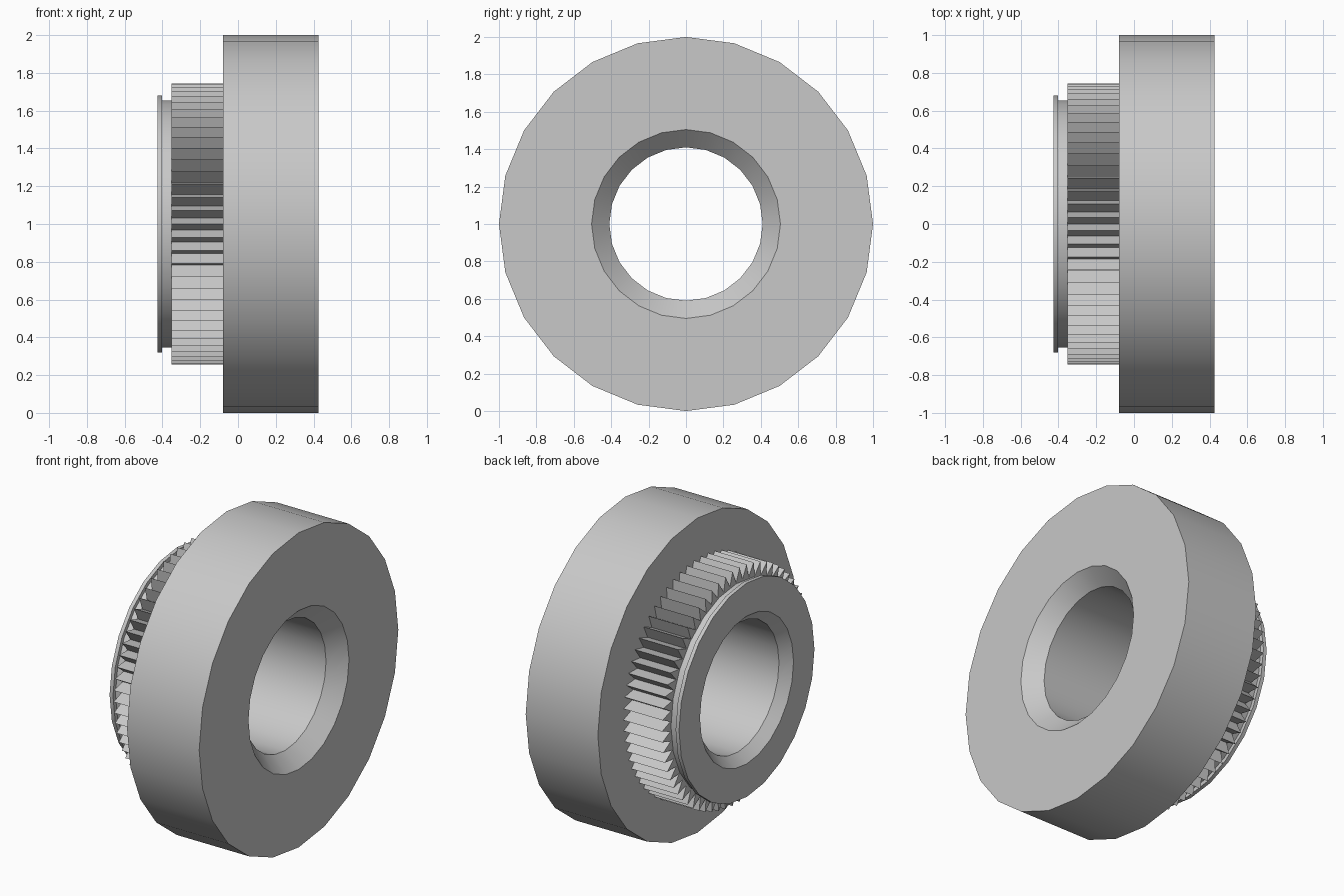
import bpy, bmesh, math

if "Cube" in bpy.data.objects:
    bpy.data.objects.remove(bpy.data.objects["Cube"], do_unlink=True)

# Plain grey metal
GREY = (0.58, 0.58, 0.58, 1.0)
metal = bpy.data.materials.new("grey metal")
metal.use_nodes = True
metal.diffuse_color = GREY
metal.node_tree.nodes["Principled BSDF"].inputs["Base Color"].default_value = GREY


def ring_solid(name, sections, smooth):
    """Closed solid about the x axis: each section is (angle, [(x, radius), ...])."""
    bm = bmesh.new()
    rings = []
    for angle, profile in sections:
        c, s = math.cos(angle), math.sin(angle)
        rings.append([bm.verts.new((x, r * c, 1 + r * s)) for x, r in profile])
    for a, b in zip(rings, rings[1:] + rings[:1]):
        for i in range(len(a)):
            j = (i + 1) % len(a)
            bm.faces.new((a[i], a[j], b[j], b[i]))
    bmesh.ops.recalc_face_normals(bm, faces=bm.faces)
    mesh = bpy.data.meshes.new(name)
    bm.to_mesh(mesh)
    bm.free()
    mesh.materials.append(metal)
    obj = bpy.data.objects.new(name, mesh)
    bpy.context.collection.objects.link(obj)
    if smooth:
        bpy.ops.object.select_all(action='DESELECT')
        bpy.context.view_layer.objects.active = obj
        obj.select_set(True)
        bpy.ops.object.shade_smooth_by_angle(angle=math.radians(30))
    return obj


# Wheel, neck, thin end flange and chamfered bore in one turned profile
SIDES = 24
profile = [
    (0.427, 0.505), (0.427, 1.0), (-0.08, 1.0),     # wheel
    (-0.08, 0.655), (-0.403, 0.655),                # neck
    (-0.403, 0.68), (-0.427, 0.68),                 # end flange
    (-0.427, 0.47), (-0.367, 0.41), (0.332, 0.41),  # bore with chamfers
]
ring_solid("wheel_body",
           [(math.tau * k / SIDES, profile) for k in range(SIDES)], True)

# Toothed collar: alternating tips and roots, sharp V-shaped teeth
TEETH = 66
TIP, ROOT, INNER = 0.745, 0.662, 0.635
sections = []
for k in range(2 * TEETH):
    r = ROOT if k % 2 else TIP
    sections.append((math.pi * k / TEETH,
                     [(-0.08, INNER), (-0.08, r), (-0.353, r), (-0.353, INNER)]))
ring_solid("toothed_collar", sections, False)
